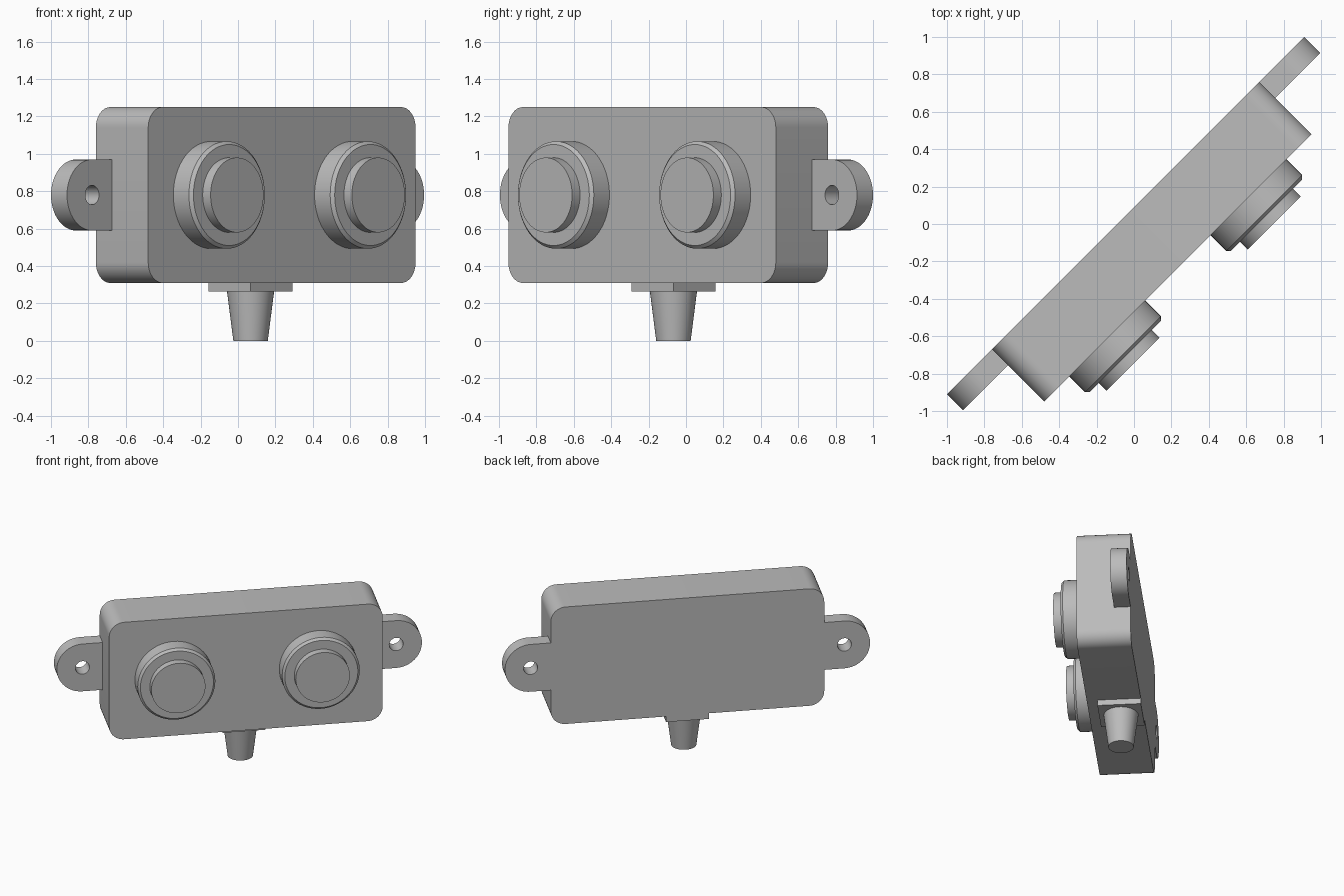
import bpy, bmesh, math
from mathutils import Matrix, Vector

if "Cube" in bpy.data.objects:
    bpy.data.objects.remove(bpy.data.objects["Cube"])

TURN = Matrix.Rotation(math.radians(45), 4, 'Z')   # the whole unit is turned 45 degrees
MID_Z = 0.78
BACK, FRONT = 0.064, -0.332                        # body faces along local y

grey = bpy.data.materials.new("grey")
grey.diffuse_color = (0.5, 0.5, 0.5, 1)
grey.use_nodes = True
grey.node_tree.nodes["Principled BSDF"].inputs["Base Color"].default_value = grey.diffuse_color


def finish(obj, matrix):
    obj.matrix_world = TURN @ matrix
    obj.data.materials.clear()
    obj.data.materials.append(grey)
    bpy.ops.object.select_all(action='DESELECT')
    obj.select_set(True)
    bpy.context.view_layer.objects.active = obj
    bpy.ops.object.shade_smooth_by_angle(angle=math.radians(30))
    return obj


def arc(cx, cz, r, a0, a1, n):
    return [(cx + r * math.cos(math.radians(a0 + (a1 - a0) * i / n)),
             cz + r * math.sin(math.radians(a0 + (a1 - a0) * i / n))) for i in range(n + 1)]


def plate(name, loops, y0, y1):
    """Extrude outlines in x-z (first outer, then holes) from y0 to y1."""
    cu = bpy.data.curves.new(name, 'CURVE')
    cu.dimensions, cu.fill_mode = '2D', 'BOTH'
    cu.extrude = abs(y1 - y0) / 2
    for loop in loops:
        sp = cu.splines.new('POLY')
        sp.points.add(len(loop) - 1)
        for p, (x, z) in zip(sp.points, loop):
            p.co = (x, z, 0, 1)
        sp.use_cyclic_u = True
    obj = bpy.data.objects.new(name, cu)
    bpy.context.collection.objects.link(obj)
    bpy.ops.object.select_all(action='DESELECT')
    obj.select_set(True)
    bpy.context.view_layer.objects.active = obj
    bpy.ops.object.convert(target='MESH')
    obj = bpy.context.view_layer.objects.active
    bm = bmesh.new()
    bm.from_mesh(obj.data)
    bmesh.ops.remove_doubles(bm, verts=bm.verts, dist=1e-5)
    bmesh.ops.recalc_face_normals(bm, faces=bm.faces)
    bm.to_mesh(obj.data)
    bm.free()
    return finish(obj, Matrix.Translation((0, (y0 + y1) / 2, 0))
                  @ Matrix.Rotation(math.pi / 2, 4, 'X'))


def turned(name, profile, matrix, n=64):
    """Stack of rings (radius, height) along local z, capped at both ends."""
    bm = bmesh.new()
    rings = [[bm.verts.new((r * math.cos(2 * math.pi * i / n),
                            r * math.sin(2 * math.pi * i / n), h)) for i in range(n)]
             for r, h in profile]
    for a, b in zip(rings, rings[1:]):
        for i in range(n):
            j = (i + 1) % n
            bm.faces.new((a[i], a[j], b[j], b[i]))
    bm.faces.new(rings[0][::-1])
    bm.faces.new(rings[-1])
    me = bpy.data.meshes.new(name)
    bm.to_mesh(me)
    bm.free()
    obj = bpy.data.objects.new(name, me)
    bpy.context.collection.objects.link(obj)
    return finish(obj, matrix)


# Housing with rounded corners
W, Z0, Z1, R = 1.011, 0.31, 1.25, 0.11
outline = (arc(W - R, Z1 - R, R, 0, 90, 12) + arc(R - W, Z1 - R, R, 90, 180, 12)
           + arc(R - W, Z0 + R, R, 180, 270, 12) + arc(W - R, Z0 + R, R, 270, 360, 12))
plate("housing", [outline], FRONT, BACK)

# Mounting ears with screw holes, and round buttons on collars
for side, s in (("left", -1), ("right", 1)):
    ear = [(W, MID_Z - 0.19)] + arc(1.16, MID_Z, 0.19, -90, 90, 32) + [(W, MID_Z + 0.19)]
    hole = arc(1.16, MID_Z, 0.052, 0, 360, 32)[:-1]
    plate(side + "_ear", [[(s * x, z) for x, z in lp] for lp in (ear, hole)], -0.057, BACK)
    out = Matrix.Translation((s * 0.534, FRONT, MID_Z)) @ Matrix.Rotation(math.pi / 2, 4, 'X')
    turned(side + "_collar", [(0.287, 0), (0.287, 0.118), (0.27, 0.135)], out)
    turned(side + "_button", [(0.2, 0.135), (0.2, 0.195)], out)

# Square pad and tapered cable outlet underneath
H = 0.159
plate("outlet_pad", [[(-H, 0.265), (H, 0.265), (H, Z0), (-H, Z0)]], BACK - 2 * H, BACK)
turned("cable_outlet", [(0.092, 0), (0.126, 0.265)], Matrix.Translation((0, BACK - H, 0)))
